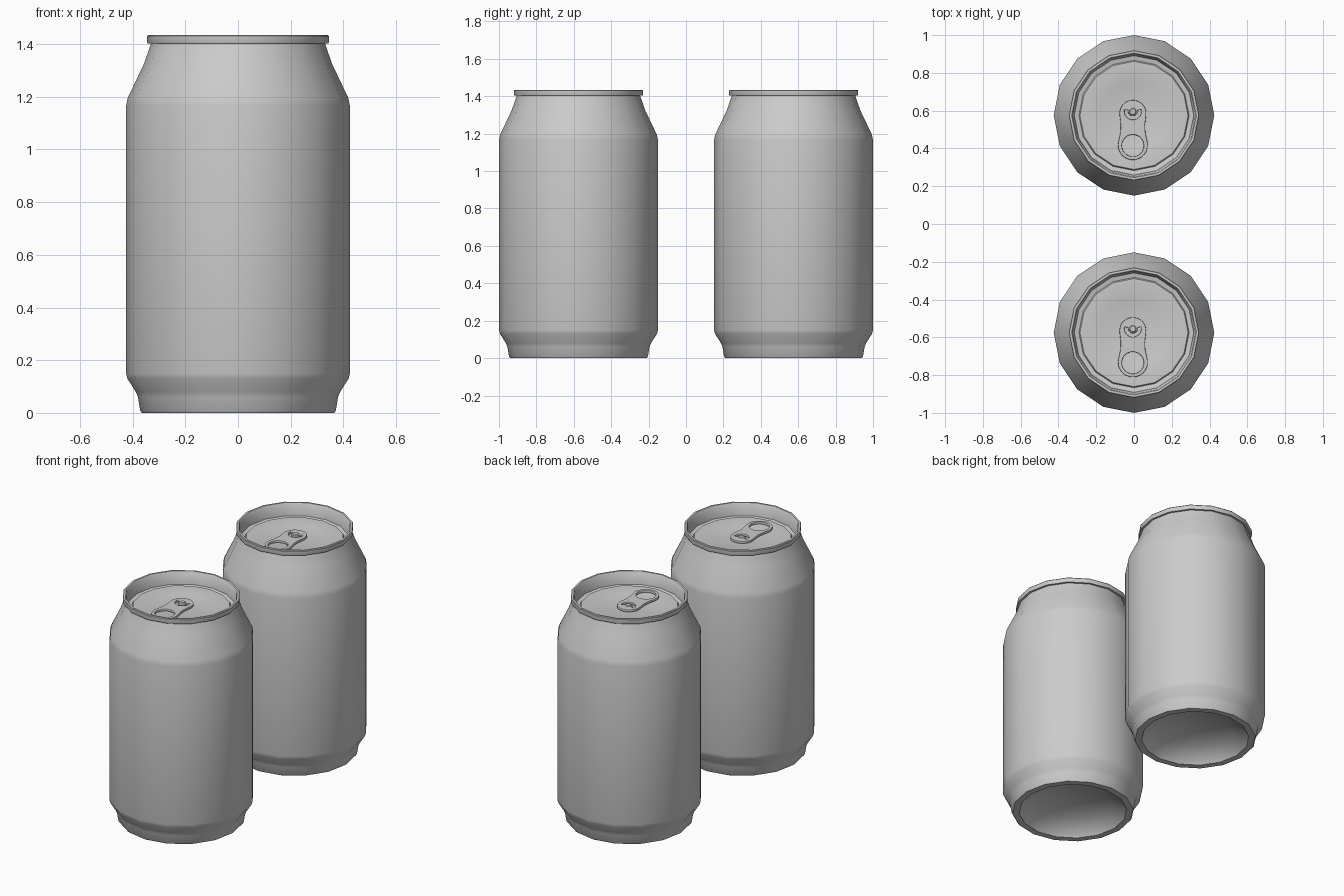
import bpy, bmesh
from math import sin, cos, pi, radians

if "Cube" in bpy.data.objects:
    bpy.data.objects.remove(bpy.data.objects["Cube"])

SIDES = 16
CAN_Y = 0.575


def finish(mesh, angle):
    mesh.shade_smooth()
    mesh.set_sharp_from_angle(angle=radians(angle))
    return mesh


def lathe(name, profile, sides, angle=35):
    """Revolve (radius, z) points, listed bottom centre to top centre, about z."""
    bm = bmesh.new()
    rings = []
    for r, z in profile:
        if r == 0:
            rings.append([bm.verts.new((0, 0, z))] * sides)
        else:
            rings.append([bm.verts.new((r * cos(2 * pi * i / sides), r * sin(2 * pi * i / sides), z))
                          for i in range(sides)])
    for a, b in zip(rings, rings[1:]):
        for i in range(sides):
            j = (i + 1) % sides
            bm.faces.new(list(dict.fromkeys((a[i], a[j], b[j], b[i]))))
    bmesh.ops.recalc_face_normals(bm, faces=bm.faces)
    mesh = bpy.data.meshes.new(name)
    bm.to_mesh(mesh)
    bm.free()
    return finish(mesh, angle)


def arc(cx, cy, r, start, end, n):
    return [(cx + r * cos(radians(start + (end - start) * i / n)),
             cy + r * sin(radians(start + (end - start) * i / n))) for i in range(n + 1)]


def plate(name, loops, thickness, bevel):
    """Flat plate from an outline and hole loops, with rounded edges."""
    curve = bpy.data.curves.new(name, 'CURVE')
    curve.dimensions = '2D'
    curve.fill_mode = 'BOTH'
    curve.extrude = thickness / 2 - bevel
    curve.bevel_depth = bevel
    curve.bevel_resolution = 1
    curve.offset = -bevel
    for pts in loops:
        s = curve.splines.new('POLY')
        s.points.add(len(pts) - 1)
        for p, (x, y) in zip(s.points, pts):
            p.co = (x, y, 0, 1)
        s.use_cyclic_u = True
    temp = bpy.data.objects.new(name + "_outline", curve)
    mesh = bpy.data.meshes.new_from_object(temp)
    bpy.data.objects.remove(temp)
    mesh.name = name
    return finish(mesh, 40)


# Can shell: domed underside, foot, wall, shoulder, rolled rim, recessed lid
shell = lathe("can_body", [
    (0, 0.10), (0.22, 0.08), (0.31, 0.02), (0.325, 0.0), (0.365, 0.0), (0.371, 0.008),
    (0.380, 0.06), (0.388, 0.08), (0.420, 0.13), (0.425, 0.15),
    (0.425, 1.165), (0.419, 1.195), (0.357, 1.325), (0.330, 1.403),
    (0.343, 1.403), (0.345, 1.408), (0.345, 1.430), (0.342, 1.434), (0.330, 1.434), (0.325, 1.428),
    (0.316, 1.355), (0.292, 1.350), (0.286, 1.360),
    (0.20, 1.360), (0.18, 1.355), (0, 1.355)], SIDES)

# Pull tab: waisted outline, finger hole and a crescent slot round the rivet
outline = (arc(0, 0.010, 0.071, -10, 190, 16) + [(-0.064, -0.05), (-0.066, -0.09)]
           + arc(0, -0.157, 0.079, 165, 375, 18) + [(0.066, -0.09), (0.064, -0.05)])
finger_hole = arc(0, -0.160, 0.058, 0, 345, 23)
slot = arc(0, 0.022, 0.045, 170, 370, 14) + arc(0, 0.022, 0.026, 370, 170, 12)
tab = plate("pull_tab", [outline, finger_hole, slot], 0.016, 0.004)

# Rivet holding the tab to the lid
rivet = lathe("tab_rivet", [(0, 1.350), (0.020, 1.350), (0.020, 1.374), (0.015, 1.379), (0, 1.379)], 12)

for label, y in (("front", -CAN_Y), ("back", CAN_Y)):
    for mesh, z in ((shell, 0), (tab, 1.367), (rivet, 0)):
        ob = bpy.data.objects.new(f"{label}_{mesh.name}", mesh)
        ob.location = (-0.006 if mesh is tab else 0, y + (0.02 if mesh is rivet else 0), z)
        if mesh is rivet:
            ob.location.x = -0.006
        bpy.context.scene.collection.objects.link(ob)
